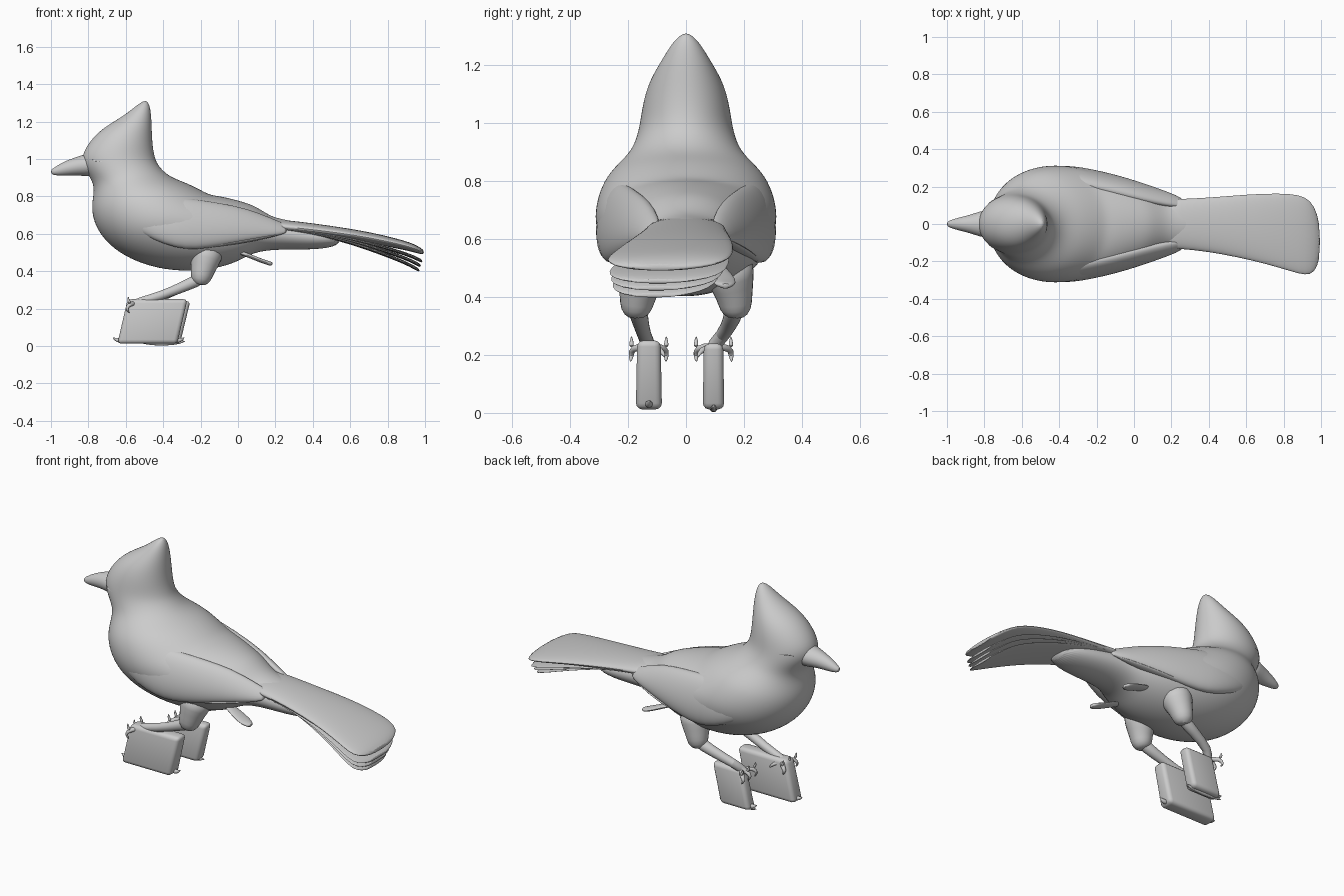
import bpy, bmesh, math
from mathutils import Vector

old = bpy.data.objects.get("Cube")
if old:
    bpy.data.objects.remove(old, do_unlink=True)

grey = bpy.data.materials.new("plain_grey")
grey.use_nodes = True
COLOUR = (0.6, 0.6, 0.6, 1)
grey.diffuse_color = COLOUR
grey.node_tree.nodes["Principled BSDF"].inputs["Base Color"].default_value = COLOUR


def finish(name, bm, subdivide=0):
    """Turn a bmesh into a smooth shaded object."""
    bmesh.ops.recalc_face_normals(bm, faces=bm.faces)
    mesh = bpy.data.meshes.new(name)
    bm.to_mesh(mesh)
    bm.free()
    obj = bpy.data.objects.new(name, mesh)
    bpy.context.collection.objects.link(obj)
    mesh.materials.append(grey)
    if subdivide:
        obj.modifiers.new("smooth_surface", 'SUBSURF').levels = subdivide
        obj.modifiers["smooth_surface"].render_levels = subdivide
    bpy.ops.object.select_all(action='DESELECT')
    obj.select_set(True)
    bpy.context.view_layer.objects.active = obj
    bpy.ops.object.shade_smooth_by_angle(angle=math.radians(50))
    return obj


def loft(name, rings, sides=24, subdivide=1):
    """Skin elliptical rings, each given as (centre, half axis, half axis)."""
    bm = bmesh.new()
    loops = []
    for centre, u, v in rings:
        angles = [math.tau * i / sides for i in range(sides)]
        loops.append([bm.verts.new(Vector(centre) + Vector(u) * math.cos(a) + Vector(v) * math.sin(a))
                      for a in angles])
    for a, b in zip(loops, loops[1:]):
        for i in range(sides):
            j = (i + 1) % sides
            bm.faces.new((a[i], a[j], b[j], b[i]))
    bm.faces.new(loops[0])
    bm.faces.new(loops[-1])
    return finish(name, bm, subdivide)


def limb(name, points, sides=12):
    """Round limb through (x, y, z, radius) points."""
    rings = []
    for i, p in enumerate(points):
        before, after = points[max(i - 1, 0)], points[min(i + 1, len(points) - 1)]
        axis = (Vector(after[:3]) - Vector(before[:3])).normalized()
        u = axis.cross(Vector((0, 1, 0.1))).normalized()
        rings.append((p[:3], u * p[3], axis.cross(u) * p[3]))
    return loft(name, rings, sides)


# Head, crest and torso: front x, front z, back x, back z, half width
profile = [
    (-.505, 1.31, -.485, 1.31, .012), (-.54, 1.288, -.468, 1.275, .045),
    (-.61, 1.23, -.462, 1.20, .085), (-.72, 1.168, -.46, 1.13, .125),
    (-.79, 1.10, -.455, 1.06, .147), (-.838, 1.02, -.445, 1.01, .157),
    (-.828, .95, -.43, .97, .167), (-.775, .88, -.39, .925, .19),
    (-.77, .82, -.34, .895, .235), (-.787, .74, -.27, .87, .28),
    (-.767, .64, -.2, .835, .307), (-.695, .54, -.15, .808, .317),
    (-.58, .463, -.1, .802, .307), (-.43, .412, -.03, .787, .285),
    (-.27, .397, .03, .77, .255), (-.12, .412, .09, .75, .22),
    (0, .45, .15, .71, .18), (.08, .50, .2, .685, .145),
    (.2, .518, .27, .672, .13), (.43, .512, .43, .64, .11), (.55, .54, .55, .60, .07)]
rings = []
for fx, fz, bx, bz, width in profile:
    front, back = Vector((fx, 0, fz)), Vector((bx, 0, bz))
    rings.append(((front + back) / 2, (back - front) / 2, (0, width, 0)))
loft("body_and_crest", rings, 32, 2)

# Beak: x, bottom, top, half width
beak = [(-.76, .90, 1.04, .085), (-.83, .91, 1.022, .066), (-.88, .912, 1.005, .048),
        (-.94, .91, .982, .034), (-.985, .912, .952, .02), (-1.0, .922, .942, .01)]
loft("beak", [((x, 0, (a + b) / 2), (0, w, 0), (0, 0, (b - a) / 2)) for x, a, b, w in beak])

# Folded wings: x, bottom y, bottom z, top y, top z, half thickness
wing = [(-.63, .235, .70, .225, .74, .012), (-.56, .265, .625, .24, .78, .03),
        (-.45, .28, .565, .235, .80, .05), (-.33, .275, .522, .22, .80, .06),
        (-.23, .258, .513, .20, .785, .06), (-.1, .237, .532, .17, .765, .055),
        (.05, .20, .56, .13, .735, .045), (.18, .165, .587, .10, .68, .03),
        (.27, .135, .603, .09, .645, .012)]
for side, word in ((-1, "front"), (1, "back")):
    rings = []
    for x, ya, za, yb, zb, t in wing:
        low, high = Vector((x, side * ya, za)), Vector((x, side * yb, zb))
        half = (high - low) / 2
        normal = half.cross(Vector((1, 0, 0))).normalized()
        rings.append(((low + high) / 2, half, normal * t))
    loft(word + "_wing", rings)
    # Long flight feathers along the lower wing edge
    for k in range(3):
        y, z = side * (.235 - .025 * k), .525 + .014 * k
        loft(f"{word}_flight_feather_{k}", [
            ((-.28, y, z), (0, .01, 0), (0, 0, .006)),
            ((-.1, y * .95, z + .012), (0, .03, 0), (0, 0, .009)),
            ((.1, y * .75, z + .045), (0, .03, 0), (0, 0, .009)),
            ((.24, y * .58, z + .075), (0, .008, 0), (0, 0, .004))], 12)
    # Brow and closed eye
    loft(word + "_eye", [((-.74 + dx, side * (.128 + .02 * dx / .04), .995), (r * .3, 0, 0),
                          (0, r * .4, r * .5)) for dx, r in ((-.04, .005), (0, .03), (.04, .005))], 12)

# Tail: x, right edge, left edge, centre height, half thickness
tail = [(.12, -.13, .13, .645, .04), (.25, -.133, .135, .638, .036), (.4, -.15, .142, .622, .034),
        (.55, -.178, .155, .603, .032), (.7, -.213, .165, .58, .03), (.84, -.255, .165, .55, .027),
        (.92, -.278, .147, .53, .024), (.965, -.262, .10, .513, .02), (.995, -.19, .0, .50, .012)]
for k in range(4):
    rings = []
    for x, ya, yb, z, t in tail:
        spread = max(0, x - .45)
        thick = t if k == 0 else .010
        drop = (.016 + .032 * k) * spread * 1.4 if k else 0
        shrink = 1 - .05 * k
        rings.append(((x - .008 * k, (ya + yb) / 2 - .01 * k * spread, z - drop - (.012 if k else 0)),
                      (0, (yb - ya) / 2 * shrink, 0), (0, 0, thick)))
    loft("tail_top" if k == 0 else f"tail_feather_layer_{k}", rings)

# Loose paddle feathers below the tail
for side, word in ((-1, "front"), (1, "back")):
    loft(word + "_vent_feather", [
        ((x, side * y, z), (0, w, 0), (.003, 0, .011)) for x, y, z, w in
        ((-.03, .10, .515, .02), (.04, .115, .49, .035), (.12, .13, .457, .045),
         (.165, .135, .442, .035), (.185, .137, .437, .01))], 16)


def perch_block(name, x0, x1, y, half, top):
    """Sheared, rounded foot block."""
    bm = bmesh.new()
    bmesh.ops.create_cube(bm, size=1)
    for v in bm.verts:
        upper = v.co.z > 0
        x = x0 if v.co.x < 0 else x1
        v.co = (x + (.055 if upper else 0), y + half * (1 if v.co.y > 0 else -1) * (.9 if upper else 1),
                top if upper else .012)
    bmesh.ops.bevel(bm, geom=bm.edges[:], offset=.022, segments=3, profile=.5, affect='EDGES')
    finish(name, bm)


perch_block("front_perch_block", -.645, -.325, -.128, .045, .25)
perch_block("back_perch_block", -.50, -.31, .095, .037, .24)

# Legs, toes and claws
for side, word, foot_x, foot_y in ((-1, "front", -.56, -.128), (1, "back", -.45, .095)):
    limb(word + "_thigh", [(-.16, side * .14, .53, .10), (-.175, side * .155, .46, .085),
                           (-.19, side * .168, .40, .064), (-.20, side * .172, .355, .058),
                           (-.205, side * .17, .325, .03)])
    limb(word + "_shank", [(-.18, side * .17, .37, .04), (-.27, side * .16, .325, .03),
                           (-.42, (foot_y + side * .16) / 2, .265, .024),
                           (foot_x + .03, foot_y, .235, .026), (foot_x - .015, foot_y, .215, .02)])
    for k, spread in enumerate((-.06, 0, .06)):
        y = foot_y + spread
        limb(f"{word}_toe_{k}", [(foot_x + .02, foot_y, .23, .016), (foot_x - .02, y, .225, .014),
                                 (foot_x - .04, y, .20, .011), (foot_x - .02, y * 1.02, .175, .003)], 8)
        limb(f"{word}_claw_{k}", [(foot_x - .015, y, .225, .01), (foot_x - .03, y, .25, .007),
                                  (foot_x - .025, y, .265, .001)], 8)
    limb(word + "_hind_toe", [(foot_x, foot_y, .225, .016), (foot_x + .05, foot_y - side * .045, .22, .012),
                              (foot_x + .07, foot_y - side * .055, .19, .003)], 8)

# Pointed spurs at the lower block corners
for name, x, y, reach in (("front_spur", -.62, -.128, -.05), ("rear_spur", -.335, -.128, .05),
                          ("back_spur", -.48, .095, -.05)):
    limb(name, [(x, y, .03, .018), (x + reach * .6, y, .03, .012), (x + reach, y, .046, .002)], 8)
# Flat sole below the front block
limb("sole", [(-.53, .095, .02, .004), (-.46, .095, .014, .014), (-.34, .095, .014, .014),
              (-.28, .095, .026, .004)], 8)
